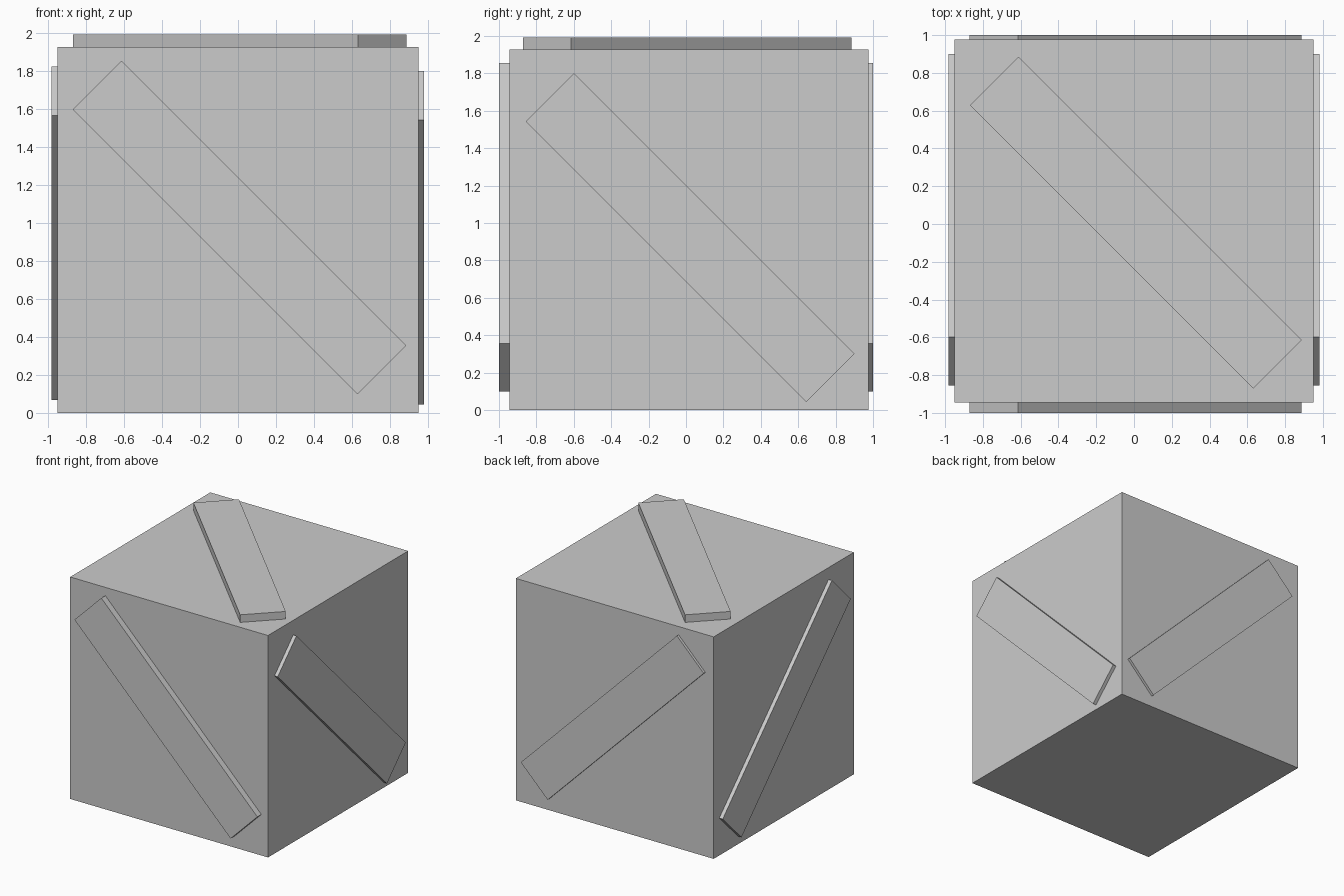
import bpy
from math import radians
from mathutils import Matrix, Vector

default = bpy.data.objects.get("Cube")
if default:
    bpy.data.objects.remove(default, do_unlink=True)

# Single plain grey for the whole crate
grey = bpy.data.materials.new("plain_grey")
grey.use_nodes = True
colour = (0.6, 0.6, 0.6, 1)
grey.diffuse_color = colour
grey.node_tree.nodes["Principled BSDF"].inputs["Base Color"].default_value = colour


def box(name, low, high):
    """Flat-shaded box between two opposite corners."""
    low, high = Vector(low), Vector(high)
    bpy.ops.mesh.primitive_cube_add(size=1)
    obj = bpy.context.object
    obj.name = obj.data.name = name
    obj.data.transform(Matrix.Translation((low + high) / 2)
                       @ Matrix.Diagonal((*(high - low), 1)))
    obj.data.materials.append(grey)
    return obj


LENGTH, WIDTH, INSET = 2.12, 0.364, 0.05


def brace(name, axis, centre, surface, outer):
    """Diagonal plank on one face, descending at 45 degrees."""
    inner = surface - INSET if outer > surface else surface + INSET
    plank = box(name, (-LENGTH / 2, -WIDTH / 2, min(inner, outer)),
                (LENGTH / 2, WIDTH / 2, max(inner, outer)))
    # Columns give the along, up and depth directions of the face
    u, v = [i for i in range(3) if i != axis]
    frame = Matrix.Identity(4)
    for row in range(3):
        for col, target in enumerate((u, v, axis)):
            frame[row][col] = 1 if row == target else 0
    offset = Vector()
    offset[u], offset[v] = centre
    plank.data.transform(Matrix.Translation(offset) @ frame
                         @ Matrix.Rotation(radians(-45), 4, "Z"))
    if frame.determinant() < 0:
        plank.data.flip_normals()


# Crate body
LOW, HIGH = (-0.95, -0.945, 0), (0.95, 0.977, 1.927)
box("crate_body", LOW, HIGH)

# Diagonal braces on the four sides and the lid
brace("front_brace", 1, (0.008, 0.977), LOW[1], -1.0)
brace("back_brace", 1, (0.008, 0.977), HIGH[1], 1.0)
brace("left_brace", 0, (0.022, 0.922), HIGH[0], 0.981)
brace("right_brace", 0, (0.022, 0.946), LOW[0], -0.983)
brace("top_brace", 2, (0.01, 0.007), HIGH[2], 1.993)
